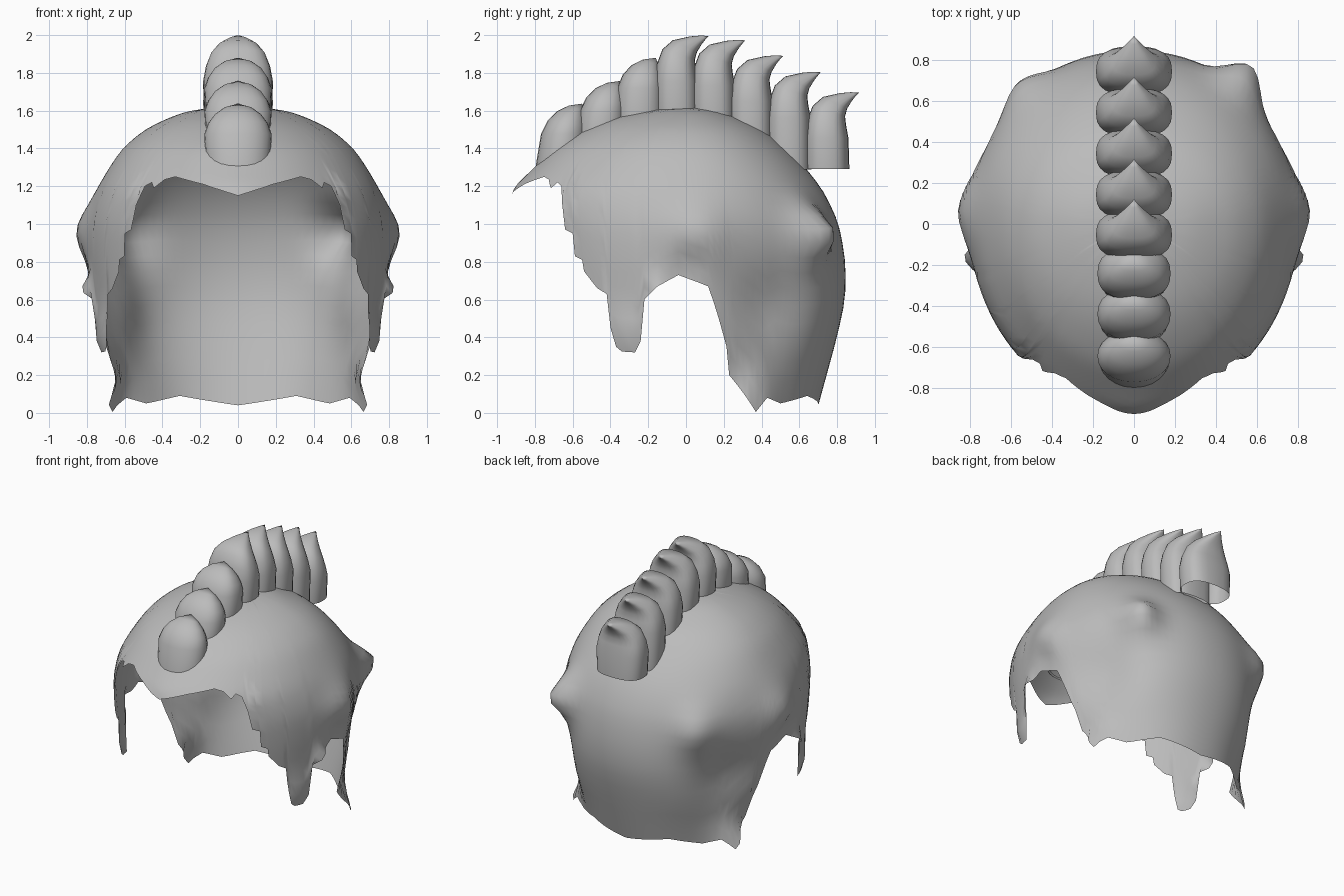
import bpy, bmesh, math
from mathutils import Vector

if "Cube" in bpy.data.objects:
    bpy.data.objects.remove(bpy.data.objects["Cube"])

hair = bpy.data.materials.new("hair_grey")
hair.diffuse_color = (0.5, 0.5, 0.5, 1)
hair.use_nodes = True
hair.node_tree.nodes["Principled BSDF"].inputs["Base Color"].default_value = hair.diffuse_color
TOP = 1.62


def finish(bm, name, angle):
    bmesh.ops.remove_doubles(bm, verts=bm.verts, dist=0.0008)
    bmesh.ops.recalc_face_normals(bm, faces=bm.faces)
    me = bpy.data.meshes.new(name)
    bm.to_mesh(me)
    bm.free()
    me.materials.append(hair)
    ob = bpy.data.objects.new(name, me)
    bpy.context.collection.objects.link(ob)
    bpy.ops.object.select_all(action='DESELECT')
    ob.select_set(True)
    bpy.context.view_layer.objects.active = ob
    bpy.ops.object.shade_smooth_by_angle(angle=math.radians(angle))
    return ob


# Scalp sections: height, half width, front reach, back reach
SECTIONS = [(1.62, 0, 0, 0), (1.60, .25, .22, .17), (1.55, .39, .43, .30),
            (1.50, .49, .54, .41), (1.40, .61, .70, .53), (1.30, .68, .80, .63),
            (1.17, .75, .92, .73), (1.0, .80, .91, .81), (.8, .80, .89, .845),
            (.6, .78, .87, .845), (.4, .76, .83, .80), (.2, .67, .76, .745),
            (0, .64, .72, .69)]
QS = [math.sqrt(TOP - s[0]) for s in SECTIONS]


def lerp_section(q):
    i = 0
    while i < len(QS) - 2 and q > QS[i + 1]:
        i += 1
    t = (q - QS[i]) / (QS[i + 1] - QS[i])
    return [a + (b - a) * t for a, b in zip(SECTIONS[i][1:], SECTIONS[i + 1][1:])]


def section(q):
    d = 0.035
    return [(a + 2 * b + c) / 4 for a, b, c in
            zip(lerp_section(q - d), lerp_section(q), lerp_section(q + d))]


# Hairline: y and z from forehead past sideburn and ear to the nape
EDGE = [(-.855, 1.21), (-.75, 1.25), (-.725, 1.235), (-.715, 1.19), (-.68, 1.22), (-.66, 1.2),
        (-.655, 1.1), (-.64, .97), (-.60, .95), (-.595, .83), (-.55, .81),
        (-.54, .75), (-.47, .66), (-.42, .63), (-.40, .45), (-.37, .35),
        (-.34, .325), (-.27, .32), (-.24, .38), (-.22, .60), (-.15, .67), (-.04, .73),
        (.12, .67), (.18, .50), (.22, .35), (.23, .20), (.37, .005),
        (.43, .08), (.50, .05), (.64, .09)]
BACK_POWER = 2 / 2.1


def edge_angle(y, z):
    w, f, b = section(math.sqrt(TOP - z))
    if y < 0:
        return math.acos(min(1, -y / f))
    return math.pi - math.acos(min(1, (y / b) ** (1 / BACK_POWER)))


hairline = [(0.0, 1.15)]
for y, z in EDGE:
    hairline.append((max(edge_angle(y, z), hairline[-1][0] + .006), z))
hairline.append((math.pi, .04))

# Bulges and dents: centre, radius, push
BULGES = [(Vector((0, -.90, 1.15)), .13, Vector((0, -.012, 0)))]
for c, r, p in [((.82, .07, .95), .17, (.06, 0, 0)),
                ((.82, .02, .79), .08, (-.03, 0, 0)),
                ((.81, -.18, .65), .055, (.11, 0, 0)),
                ((.68, -.32, .36), .15, (.05, 0, 0)),
                ((.68, .46, .55), .24, (-.065, -.03, 0)),
                ((.60, .37, .01), .13, (.13, 0, 0))]:
    for s in (1, -1):
        BULGES.append((Vector((c[0] * s, c[1], c[2])), r, Vector((p[0] * s, p[1], p[2]))))
BULGES.append((Vector((.50, .64, .95)), .13, Vector((.07, .13, 0))))
BULGES.append((Vector((-.52, .62, .95)), .15, Vector((-.04, .06, 0))))


def scalp_point(phi, q):
    w, f, b = section(q)
    c, s = math.cos(phi), math.sin(phi)
    if c > 0:
        p = Vector((w * s, -f * c, TOP - q * q))
    else:
        e = BACK_POWER
        p = Vector((math.copysign(w * abs(s) ** e, s), b * abs(c) ** e, TOP - q * q))
    move = Vector()
    for centre, r, push in BULGES:
        move += push * math.exp(-((p - centre).length / r) ** 2)
    return p + move


# Scalp shell: open sheet running from the crown to the hairline
columns = []
for (a0, z0), (a1, z1) in zip(hairline, hairline[1:]):
    n = max(1, math.ceil((a1 - a0) / math.radians(3.5)))
    columns += [(a0 + (a1 - a0) * i / n, z0 + (z1 - z0) * i / n) for i in range(n)]
columns.append(hairline[-1])
ROWS = 28
bm = bmesh.new()
for side in (1, -1):
    grid = []
    for phi, z in columns:
        q = math.sqrt(TOP - z)
        grid.append([bm.verts.new(scalp_point(side * phi, q * j / ROWS))
                     for j in range(ROWS + 1)])
    for a, b in zip(grid, grid[1:]):
        for j in range(ROWS):
            bm.faces.new((a[j], a[j + 1], b[j + 1], b[j]))
finish(bm, "scalp_hair", 60)

# Crest tuft profiles relative to the tip: front y, z, back y, z, half width
HOOKED = [(-.29, -.42, -.05, -.42, .175), (-.29, -.24, -.055, -.24, .185),
          (-.275, -.15, -.068, -.17, .17), (-.245, -.07, -.073, -.125, .145),
          (-.19, -.022, -.062, -.085, .105), (-.10, -.002, -.038, -.045, .055),
          (-.04, .003, -.015, -.015, .02), (0, 0, 0, 0, 0)]
ROUNDED = [(-.22, -.30, .05, -.30, .17), (-.205, -.16, .045, -.16, .178),
           (-.175, -.09, .04, -.12, .158), (-.13, -.04, .03, -.08, .125),
           (-.07, -.01, .015, -.04, .075), (0, 0, 0, 0, 0)]


def tuft(name, profile, y, z, base, lean=0.0, power=.75, n=24):
    bm = bmesh.new()
    rings = []
    for k, (fy, fz, by, bz, w) in enumerate(profile):
        if k == 0:
            fz = bz = -base
        fy, by = fy + lean * fz, by + lean * bz
        ring = []
        for i in range(n):
            a = 2 * math.pi * i / n
            c, s = math.cos(a), math.sin(a)
            t = (1 - math.copysign(abs(c) ** power, c)) / 2
            ring.append(bm.verts.new((w * math.copysign(abs(s) ** power, s),
                                      y + fy + (by - fy) * t, z + fz + (bz - fz) * t)))
        rings.append(ring)
    for a, b in zip(rings, rings[1:]):
        for i in range(n):
            bm.faces.new((a[i], a[(i + 1) % n], b[(i + 1) % n], b[i]))
    finish(bm, name, 50)


# Crest: three rounded tufts in front, five hooked tufts behind, all open at the base
for i, (y, z, base, lean, power) in enumerate([(-.55, 1.637, .34, .08, .95),
                                               (-.35, 1.757, .29, .05, .85),
                                               (-.16, 1.88, .33, .0, .8)]):
    tuft(f"front_tuft_{i + 1}", ROUNDED, y, z, base, lean, power)
for i, (y, z, base) in enumerate([(.12, 1.995, .41), (.315, 1.972, .41), (.515, 1.89, .45),
                                  (.715, 1.803, .515), (.915, 1.695, .405)]):
    tuft(f"hooked_tuft_{i + 1}", HOOKED, y, z, base)
